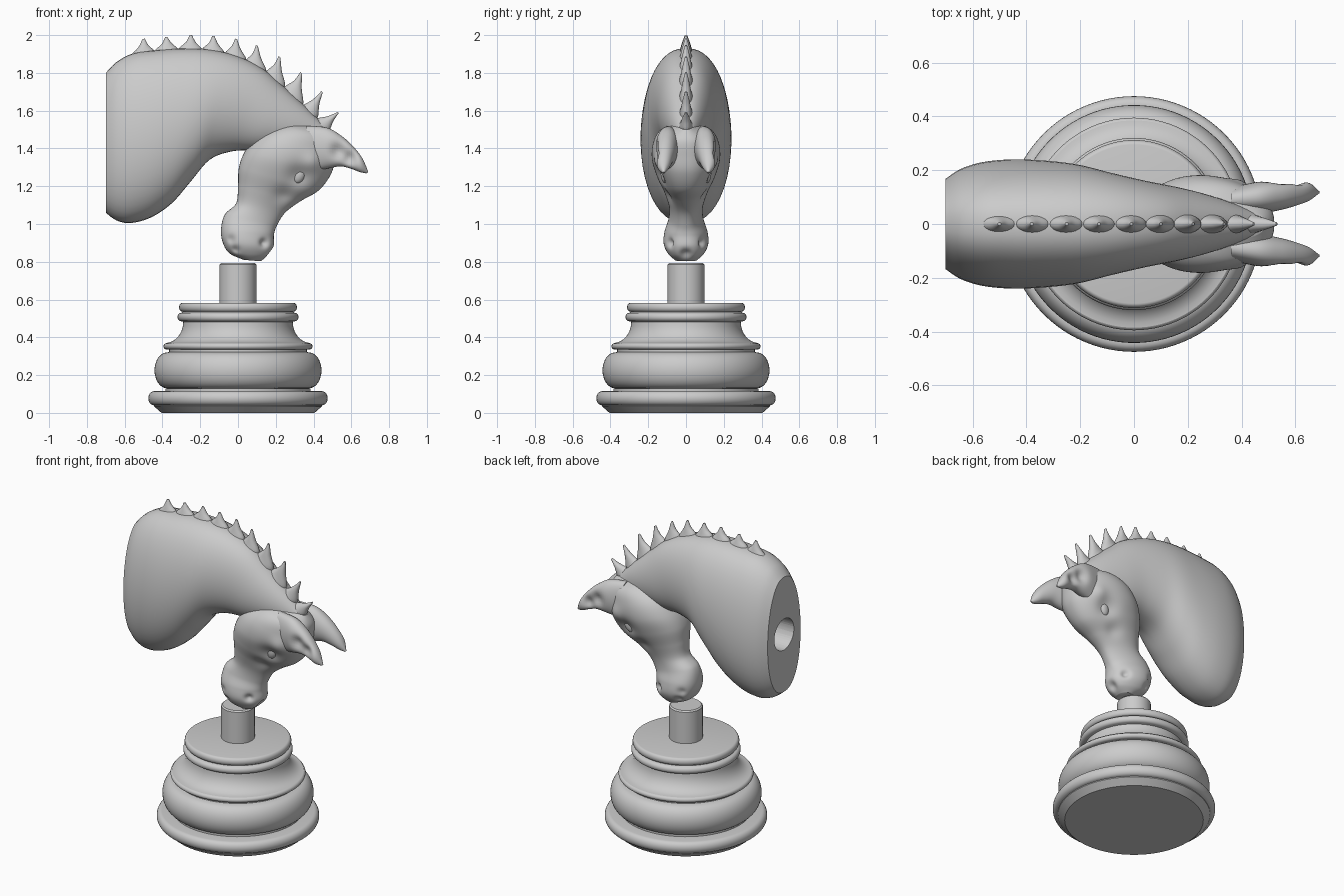
import bpy, bmesh, math
from mathutils import Vector

if "Cube" in bpy.data.objects:
    bpy.data.objects.remove(bpy.data.objects["Cube"])


def finish(name, bm, angle=40):
    bmesh.ops.recalc_face_normals(bm, faces=bm.faces[:])
    me = bpy.data.meshes.new(name)
    bm.to_mesh(me)
    bm.free()
    ob = bpy.data.objects.new(name, me)
    bpy.context.collection.objects.link(ob)
    smooth(ob, angle)
    return ob


def smooth(ob, angle=40):
    bpy.ops.object.select_all(action='DESELECT')
    ob.select_set(True)
    bpy.context.view_layer.objects.active = ob
    bpy.ops.object.shade_smooth_by_angle(angle=math.radians(angle))


def spline(keys, steps):
    """Catmull-Rom interpolation through tuples."""
    out, n = [], len(keys)
    for i in range(n - 1):
        p = [keys[max(0, min(n - 1, i + k))] for k in (-1, 0, 1, 2)]
        for s in range(steps):
            t = s / steps
            out.append([0.5 * (2 * b + (c - a) * t + (2 * a - 5 * b + 4 * c - d) * t * t
                               + (3 * b - a - 3 * c + d) * t ** 3) for a, b, c, d in zip(*p)])
    return out + [list(keys[-1])]


def loft(name, sections, steps=6, sides=48, power=0.9, taper=0.0, side=1, dents=()):
    """Sections: (x1, z1, x2, z2, half width, y centre); dents: (centre, radius, push)."""
    bm = bmesh.new()
    rings = []
    for x1, z1, x2, z2, hw, yc in spline([(*s, 0)[:6] for s in sections], steps):
        ring = []
        for k in range(sides):
            a = 2 * math.pi * k / sides
            u, v = math.cos(a), math.sin(a)
            y = math.copysign(abs(v) ** power, v) * hw * (1 - taper * u)
            ring.append(bm.verts.new(((x1 + x2) / 2 + u * (x1 - x2) / 2, (yc + y) * side,
                                      (z1 + z2) / 2 + u * (z1 - z2) / 2)))
        rings.append(ring)
    for a, b in zip(rings, rings[1:]):
        for k in range(sides):
            j = (k + 1) % sides
            bm.faces.new((a[k], a[j], b[j], b[k]))
    bm.faces.new(rings[0])
    bm.faces.new(rings[-1])
    for c, r, push in dents:
        for s in (-1, 1):
            cc, pp = Vector((c[0], c[1] * s, c[2])), Vector((push[0], push[1] * s, push[2]))
            for vert in bm.verts:
                d = (vert.co - cc).length / r
                if d < 3:
                    vert.co += pp * math.exp(-d * d)
    return finish(name, bm)


def lathe(name, profile, segs=96):
    bm = bmesh.new()
    rings = [[bm.verts.new((r * math.cos(2 * math.pi * k / segs), r * math.sin(2 * math.pi * k / segs), z))
              for k in range(segs)] for r, z in profile]
    for a, b in zip(rings, rings[1:]):
        for k in range(segs):
            j = (k + 1) % segs
            bm.faces.new((a[k], a[j], b[j], b[k]))
    bm.faces.new(rings[0])
    bm.faces.new(rings[-1])
    return finish(name, bm, 35)


def bead(r, z0, z1, bulge, n=10):
    """Rounded moulding between two heights."""
    return [(r + bulge * math.sin(math.pi * i / n),
             (z0 + z1) / 2 - (z1 - z0) / 2 * math.cos(math.pi * i / n)) for i in range(n + 1)]


# turned pedestal and peg
cove = [(0.385 - 0.095 * math.sin(t * math.pi / 16), 0.482 - 0.112 * math.cos(t * math.pi / 16)) for t in range(9)]
lathe("pedestal", [(0.405, 0), (0.445, 0.035)] + bead(0.445, 0.04, 0.115, 0.03)
      + [(0.385, 0.117), (0.385, 0.13)] + bead(0.375, 0.13, 0.32, 0.067, 16)
      + [(0.365, 0.322), (0.365, 0.335)] + bead(0.375, 0.335, 0.37, 0.02)
      + cove + bead(0.3, 0.485, 0.53, 0.02) + [(0.295, 0.533)] + bead(0.295, 0.536, 0.583, 0.017))
lathe("peg", [(0.098, 0.57), (0.098, 0.785), (0.09, 0.793)], 48)

# neck with a socket hole in its flat end
neck = loft("neck", [
    (-0.70, 1.80, -0.70, 1.06, 0.168), (-0.64, 1.86, -0.645, 1.02, 0.205),
    (-0.55, 1.905, -0.57, 1.005, 0.23), (-0.44, 1.92, -0.46, 1.035, 0.24),
    (-0.30, 1.93, -0.35, 1.11, 0.235), (-0.16, 1.925, -0.25, 1.225, 0.22),
    (-0.02, 1.895, -0.15, 1.34, 0.19), (0.12, 1.83, -0.03, 1.385, 0.16),
    (0.24, 1.73, 0.10, 1.39, 0.135), (0.36, 1.62, 0.20, 1.40, 0.105), (0.46, 1.52, 0.28, 1.40, 0.07)],
    power=0.85, taper=0.06)
bpy.ops.mesh.primitive_cylinder_add(vertices=48, radius=0.1, depth=0.44, location=(-0.7, 0, 1.43),
                                    rotation=(0, math.pi / 2, 0))
cutter = bpy.context.object
cutter.name, cutter.hide_render = "socket_cutter", True
mod = neck.modifiers.new("socket", 'BOOLEAN')
mod.operation, mod.object, mod.solver = 'DIFFERENCE', cutter, 'EXACT'
bpy.context.view_layer.objects.active = neck
bpy.ops.object.modifier_apply(modifier=mod.name)
bpy.data.objects.remove(cutter)
smooth(neck)

# head, muzzle to poll, with sculpted eye sockets, brows, cheeks, nostrils and mouth
loft("head", [
    (0.12, 0.803, 0.03, 0.81, 0.055), (0.17, 0.835, -0.045, 0.845, 0.092),
    (0.19, 0.88, -0.08, 0.90, 0.116), (0.19, 0.94, -0.09, 0.97, 0.113),
    (0.205, 0.99, -0.07, 1.05, 0.092), (0.25, 1.06, -0.01, 1.11, 0.088),
    (0.33, 1.12, 0.0, 1.20, 0.112), (0.43, 1.18, 0.005, 1.30, 0.15),
    (0.495, 1.27, 0.04, 1.39, 0.178), (0.515, 1.36, 0.11, 1.475, 0.172),
    (0.52, 1.44, 0.22, 1.525, 0.135), (0.49, 1.50, 0.33, 1.54, 0.05)],
    steps=10, sides=72, power=0.85, taper=0.14, dents=[
        ((0.32, 0.14, 1.26), 0.06, (0, -0.025, 0)), ((0.39, 0.13, 1.33), 0.05, (0, 0.018, 0)),
        ((0.24, 0.11, 1.15), 0.05, (0, -0.015, 0)), ((0.14, 0.09, 0.90), 0.022, (-0.01, -0.02, 0)),
        ((-0.03, 0.09, 0.92), 0.022, (0, -0.02, 0)), ((-0.01, 0.09, 0.87), 0.02, (0, -0.016, 0)),
        ((0.17, 0.0, 0.84), 0.03, (-0.01, 0, 0.005))])

# ears and eyes, mirrored
for side, label in ((-1, "right"), (1, "left")):
    loft(label + "_ear", [
        (0.36, 1.52, 0.40, 1.28, 0.05, 0.09), (0.47, 1.51, 0.48, 1.295, 0.06, 0.10),
        (0.55, 1.465, 0.545, 1.305, 0.055, 0.108), (0.615, 1.405, 0.60, 1.292, 0.045, 0.115),
        (0.66, 1.345, 0.645, 1.275, 0.032, 0.12), (0.69, 1.275, 0.68, 1.268, 0.005, 0.118)],
        side=side, sides=36, dents=[((0.59, 0.16, 1.35), 0.035, (0, -0.03, 0)),
                                    ((0.53, 0.165, 1.385), 0.04, (0, -0.03, 0))])
    bpy.ops.mesh.primitive_uv_sphere_add(segments=24, ring_count=16, radius=1,
                                         location=(0.325, side * 0.108, 1.265), rotation=(0, 0.35, 0))
    eye = bpy.context.object
    eye.name, eye.scale = label + "_eye", (0.033, 0.026, 0.052)
    smooth(eye, 60)

# mane: a row of forward-leaning teeth along the crest
valleys = [(-0.57, 1.885), (-0.44, 1.915), (-0.315, 1.925), (-0.19, 1.925), (-0.07, 1.905), (0.045, 1.87),
           (0.15, 1.81), (0.25, 1.73), (0.345, 1.63), (0.42, 1.56), (0.48, 1.49)]
peaks = [(-0.5, 1.98), (-0.38, 1.99), (-0.25, 2.0), (-0.13, 1.995), (-0.01, 1.98), (0.10, 1.945),
         (0.22, 1.885), (0.335, 1.80), (0.445, 1.70), (0.53, 1.59)]
for i, peak in enumerate(peaks):
    a, b, p = Vector(valleys[i]), Vector(valleys[i + 1]), Vector(peak)
    down = (Vector((-0.15, 1.35)) - (a + b) / 2).normalized() * 0.05
    mid = (a + b) / 2
    rows = [(a + down, b + down, 0.05), (a, b, 0.032),
            (mid.lerp(p, 0.5) + (a - b) * 0.2, mid.lerp(p, 0.5) + (b - a) * 0.22, 0.02),
            (p + (a - b) * 0.05, p + (b - a) * 0.05, 0.006)]
    loft(f"mane_tooth_{i + 1}", [(*q, *r, w) for q, r, w in rows], steps=4, sides=20, power=1)
